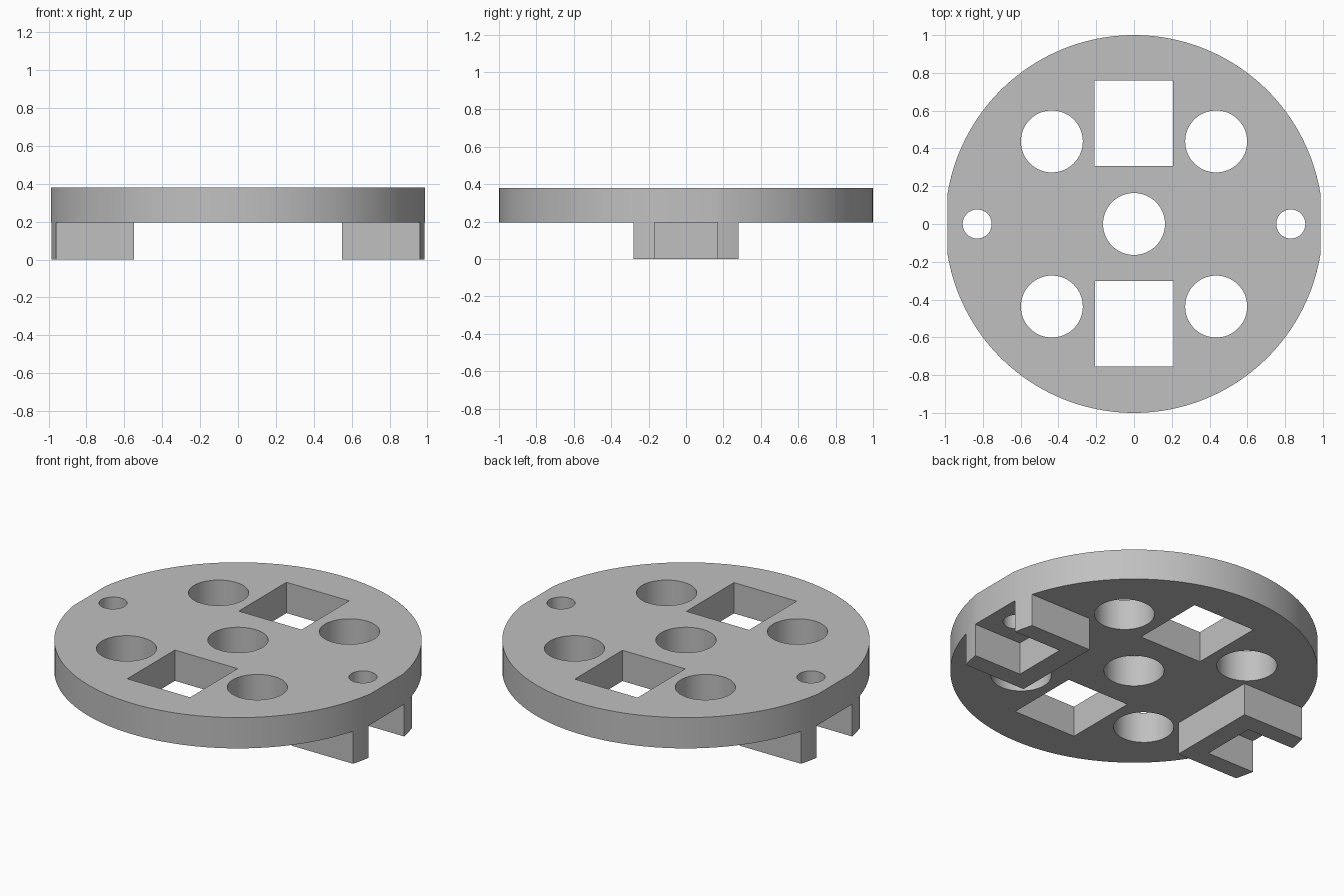
import bpy
import bmesh
import math

if "Cube" in bpy.data.objects:
    bpy.data.objects.remove(bpy.data.objects["Cube"])

PLATE_Z, TOP_Z = 0.195, 0.38      # underside and top of the plate
FLAT_X = 0.988                    # small flats on both ends of the disc
FLAT_A = math.acos(FLAT_X)

grey = bpy.data.materials.new("matte grey")
grey.diffuse_color = (0.53, 0.53, 0.53, 1)
grey.use_nodes = True
grey.node_tree.nodes["Principled BSDF"].inputs["Base Color"].default_value = grey.diffuse_color


def arc(r, a0, a1, n, cx=0.0, cy=0.0):
    """n + 1 points along an arc."""
    return [(cx + r * math.cos(a0 + (a1 - a0) * i / n),
             cy + r * math.sin(a0 + (a1 - a0) * i / n)) for i in range(n + 1)]


def circle(cx, cy, r, n=64):
    return arc(r, 0, 2 * math.pi, n, cx, cy)[:-1]


def rect(x0, x1, y0, y1):
    return [(x0, y0), (x1, y0), (x1, y1), (x0, y1)]


def prism(name, outlines, z0, z1):
    """Extrude closed counter-clockwise outlines into one object."""
    bm = bmesh.new()
    for pts in outlines:
        low = [bm.verts.new((x, y, z0)) for x, y in pts]
        high = [bm.verts.new((x, y, z1)) for x, y in pts]
        bm.faces.new(low[::-1])
        bm.faces.new(high)
        for i in range(len(pts)):
            j = (i + 1) % len(pts)
            bm.faces.new((low[i], low[j], high[j], high[i]))
    bmesh.ops.recalc_face_normals(bm, faces=bm.faces)
    mesh = bpy.data.meshes.new(name)
    bm.to_mesh(mesh)
    bm.free()
    mesh.materials.append(grey)
    obj = bpy.data.objects.new(name, mesh)
    bpy.context.collection.objects.link(obj)
    return obj


def smooth(obj):
    bpy.ops.object.select_all(action='DESELECT')
    obj.select_set(True)
    bpy.context.view_layer.objects.active = obj
    bpy.ops.object.shade_smooth_by_angle(angle=math.radians(30))


# Round plate with two flattened ends
outline = (arc(1, FLAT_A, math.pi - FLAT_A, 72)
           + arc(1, math.pi + FLAT_A, 2 * math.pi - FLAT_A, 72))
plate = prism("plate", [outline], PLATE_Z, TOP_Z)

# Through holes: centre, four around it, two small end holes, two windows
holes = [circle(0, 0, 0.164)]
holes += [circle(sx * 0.435, sy * 0.437, 0.164) for sx in (-1, 1) for sy in (-1, 1)]
holes += [circle(sx * 0.83, 0, 0.077, 40) for sx in (-1, 1)]
holes += [rect(-0.21, 0.207, 0.307, 0.76), rect(-0.207, 0.21, -0.755, -0.303)]
cutter = prism("hole_cutter", holes, 0.1, 0.5)
cutter.hide_render = True

cut = plate.modifiers.new("holes", 'BOOLEAN')
cut.operation = 'DIFFERENCE'
cut.solver = 'EXACT'
cut.object = cutter
bpy.context.view_layer.objects.active = plate
bpy.ops.object.modifier_apply(modifier=cut.name)
bpy.data.objects.remove(cutter)
smooth(plate)

# U-shaped brackets below the plate, open outwards, ends follow the disc edge
a_in, a_out = math.asin(0.168), math.asin(0.28)
u_shape = ([(0.55, -0.28)] + arc(1, -a_out, -a_in, 4)
           + [(0.67, -0.168), (0.67, 0.168)]
           + arc(1, a_in, a_out, 4) + [(0.55, 0.28)])
for side, sign in (("right", 1), ("left", -1)):
    pts = [(sign * x, sign * y) for x, y in u_shape]
    smooth(prism(side + "_bracket", [pts], 0, PLATE_Z))
